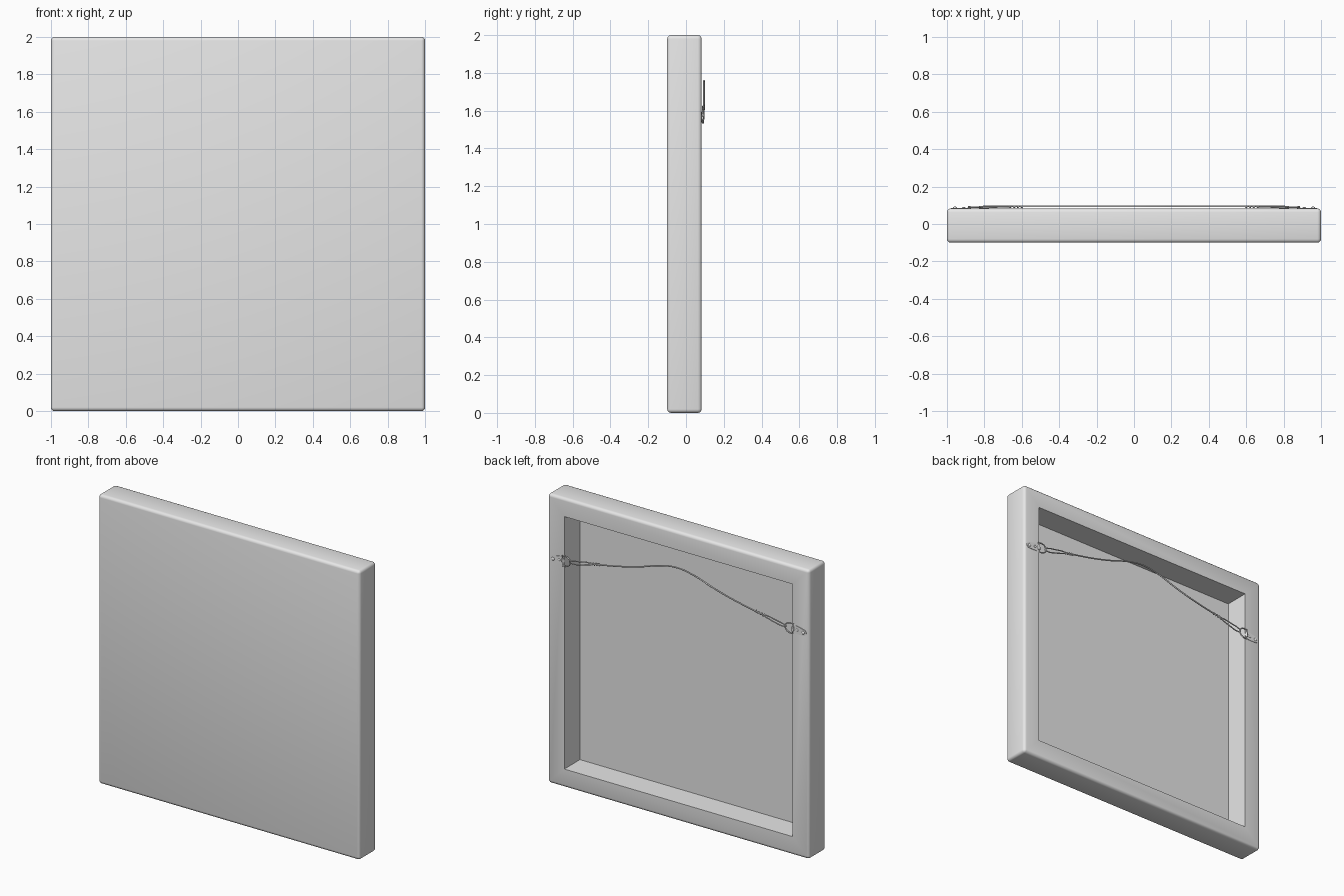
import bpy, bmesh, math
from mathutils import Vector

if "Cube" in bpy.data.objects:
    bpy.data.objects.remove(bpy.data.objects["Cube"])

grey = bpy.data.materials.new("plain_grey")
grey.diffuse_color = (0.8, 0.8, 0.8, 1)
grey.use_nodes = True
grey.node_tree.nodes["Principled BSDF"].inputs["Base Color"].default_value = grey.diffuse_color
BACK = 0.083          # y of the back face of the frame


def finish(bm, name, angle=40):
    bmesh.ops.remove_doubles(bm, verts=bm.verts, dist=1e-5)
    bmesh.ops.recalc_face_normals(bm, faces=bm.faces)
    me = bpy.data.meshes.new(name)
    bm.to_mesh(me)
    bm.free()
    me.shade_smooth()
    me.set_sharp_from_angle(angle=math.radians(angle))
    me.materials.append(grey)
    ob = bpy.data.objects.new(name, me)
    bpy.context.collection.objects.link(ob)
    return ob


def tube(name, pts, radius, cyclic=False, smooth=False):
    cu = bpy.data.curves.new(name, 'CURVE')
    cu.dimensions = '3D'
    cu.bevel_depth = radius
    cu.bevel_resolution = 2
    cu.use_fill_caps = True
    if smooth:
        sp = cu.splines.new('BEZIER')
        sp.bezier_points.add(len(pts) - 1)
        for b, p in zip(sp.bezier_points, pts):
            b.co = p
            b.handle_left_type = b.handle_right_type = 'AUTO'
    else:
        sp = cu.splines.new('POLY')
        sp.points.add(len(pts) - 1)
        for b, p in zip(sp.points, pts):
            b.co = (*p, 1)
    sp.use_cyclic_u = cyclic
    sp.use_smooth = True
    cu.materials.append(grey)
    ob = bpy.data.objects.new(name, cu)
    bpy.context.collection.objects.link(ob)
    return ob


# stretched canvas: rounded square rings swept along an (inset, y) profile
def ring(bm, d, y, n=4):
    r = max(0.02 - d, 0)
    c = 1 - d - r
    out = []
    for k, (sx, sz) in enumerate(((1, 1), (-1, 1), (-1, -1), (1, -1))):
        for i in range(n + 1):
            a = math.pi / 2 * (k + i / n)
            out.append(bm.verts.new((sx * c + r * math.cos(a), y,
                                     1 + sz * c + r * math.sin(a))))
    return out


profile = [(0.02, -0.1), (0.01, -0.0973), (0.0027, -0.09), (0, -0.08),
           (0, 0.063), (0.0027, 0.073), (0.01, 0.0803), (0.02, BACK),
           (0.127, BACK), (0.127, -0.088)]
bm = bmesh.new()
rings = [ring(bm, d, y) for d, y in profile]
for a, b in zip(rings, rings[1:]):
    for i in range(len(a)):
        j = (i + 1) % len(a)
        bm.faces.new((a[i], a[j], b[j], b[i]))
bm.faces.new(rings[0])
bm.faces.new(rings[-1])
finish(bm, "stretched_canvas")

# hanging hardware, one set on each side bar
TILT = math.radians(6)
for s, side in ((1, "left"), (-1, "right")):
    def at(t, w, y):
        """t runs inward from the outer screw, w across the plate"""
        return Vector((s * (0.957 - t * math.cos(TILT) + w * math.sin(TILT)), y,
                       1.56 + t * math.sin(TILT) + w * math.cos(TILT)))

    # tapered hanger plate
    bm = bmesh.new()
    outline = []
    for i in range(13):
        a = math.pi / 2 + math.pi * i / 12
        outline.append((0.022 * math.cos(a), 0.022 * math.sin(a)))
    for i in range(13):
        a = -math.pi / 2 + math.pi * i / 12
        outline.append((0.058 + 0.028 * math.cos(a), 0.028 * math.sin(a)))
    f = bm.faces.new([bm.verts.new(at(t, w, BACK - 0.002)) for t, w in outline])
    ext = bmesh.ops.extrude_face_region(bm, geom=[f])
    bmesh.ops.translate(bm, vec=(0, 0.005, 0),
                        verts=[g for g in ext["geom"] if isinstance(g, bmesh.types.BMVert)])
    finish(bm, side + "_hanger_plate")

    # screw heads
    for n, (t, r) in enumerate(((0.0, 0.011), (0.047, 0.009))):
        bm = bmesh.new()
        bmesh.ops.create_uvsphere(bm, u_segments=16, v_segments=8, radius=r)
        for v in bm.verts:
            v.co = Vector((v.co.x, v.co.y * 0.65, v.co.z)) + at(t, 0, BACK + 0.003)
        finish(bm, f"{side}_screw_{n + 1}")

    # rolled sleeve and D-shaped ring
    tube(side + "_ring_sleeve", [at(0.078, -0.016, 0.089), at(0.078, 0.016, 0.089)], 0.008)
    d_pts = [at(0.078, -0.034, 0.09), at(0.078, 0.034, 0.09)]
    for i in range(13):
        a = math.pi / 2 - math.pi * i / 12
        d_pts.append(at(0.096 + 0.04 * math.cos(a), 0.034 * math.sin(a), 0.09))
    tube(side + "_d_ring", d_pts, 0.0045, cyclic=True)

    # wire loop through the ring
    loop = [(0.645, 1.609, 0.094), (0.69, 1.609, 0.094), (0.75, 1.598, 0.094),
            (0.80, 1.588, 0.094), (0.828, 1.573, 0.089), (0.80, 1.566, 0.087),
            (0.75, 1.575, 0.09), (0.69, 1.592, 0.092), (0.645, 1.607, 0.094)]
    tube(side + "_wire_loop", [(s * x, y, z) for x, z, y in loop], 0.004, smooth=True)

    # twisted wire end wrapped round the main wire
    twist = []
    for i in range(49):
        u = i / 48
        a = u * 8 * math.pi
        twist.append((s * (0.67 - 0.08 * u), 0.0925 + 0.0045 * math.cos(a),
                      1.604 + 0.016 * u + 0.009 * math.sin(a)))
    tube(side + "_wire_twist", twist, 0.003)

# main hanging wire, raised in the middle
half = [(0.65, 1.608), (0.43, 1.651), (0.28, 1.69), (0.12, 1.74)]
path = half + [(0, 1.757)] + [(-x, z) for x, z in reversed(half)]
tube("hanging_wire", [(x, 0.095, z) for x, z in path], 0.005, smooth=True)
